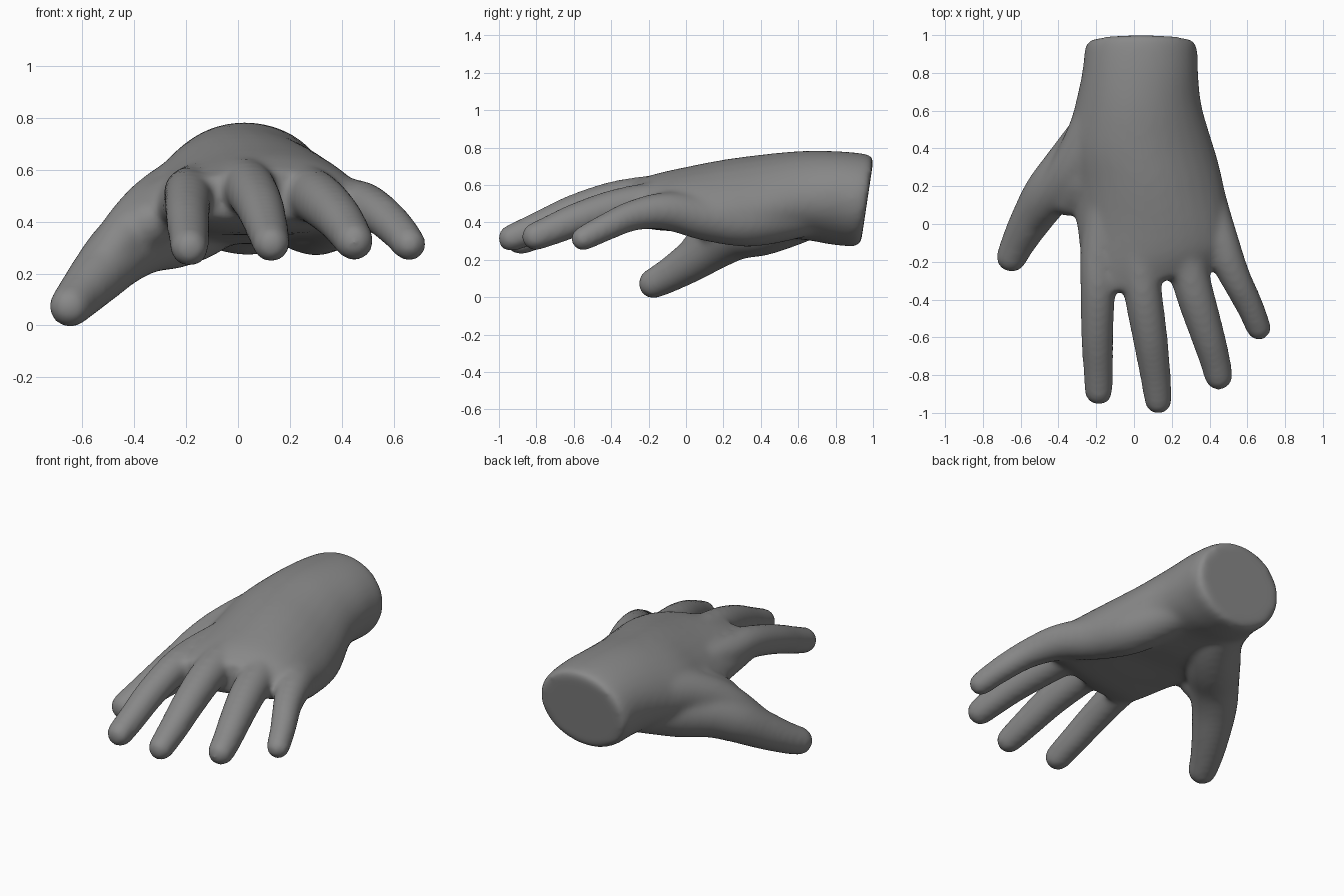
import bpy, bmesh, math
from mathutils import Vector

SIDES = 32
bm = bmesh.new()


def spline(rows, steps=5):
    """Catmull-Rom interpolation through rows of numbers."""
    out = []
    for i in range(len(rows) - 1):
        a, b = rows[max(i - 1, 0)], rows[i]
        c, d = rows[i + 1], rows[min(i + 2, len(rows) - 1)]
        for s in range(steps):
            t = s / steps
            out.append([q + 0.5 * t * (r - p + t * (2*p - 5*q + 4*r - w + t * (3*(q - r) + w - p)))
                        for p, q, r, w in zip(a, b, c, d)])
    return out + [list(rows[-1])]


def loft(rings):
    """Closed skin over a list of point rings."""
    loops = [[bm.verts.new(p) for p in ring] for ring in rings]
    for a, b in zip(loops, loops[1:]):
        for i in range(SIDES):
            j = (i + 1) % SIDES
            bm.faces.new((a[i], a[j], b[j], b[i]))
    bm.faces.new(loops[0][::-1])
    bm.faces.new(loops[-1])


def digit(path):
    """Tapering tube along x, y, z, radius rows with a round tip."""
    rows = spline(path)
    pts = [Vector(r[:3]) for r in rows]
    radii = [r[3] + 0.005 for r in rows]
    direction = (pts[-1] - pts[-2]).normalized()
    tip, rad = pts[-1].copy(), radii[-1]
    for k in range(1, 6):
        a = k * math.pi / 2 / 5.3
        pts.append(tip + direction * rad * math.sin(a))
        radii.append(rad * math.cos(a))
    rings = []
    for i, p in enumerate(pts):
        tan = (pts[min(i + 1, len(pts) - 1)] - pts[max(i - 1, 0)]).normalized()
        u = tan.cross(Vector((0, 0, 1))).normalized()
        v = u.cross(tan)
        rings.append([p + radii[i] * (u * math.cos(a) - v * math.sin(a))
                      for a in (2 * math.pi * k / SIDES for k in range(SIDES))])
    loft(rings)


# Wrist and palm: y, left x, right x, middle z, half height, arch, y per x, y per z
palm = [
    (0.97, -0.24, 0.315, 0.515, 0.23, 0.00, 0.00, 0.15),
    (0.93, -0.26, 0.335, 0.518, 0.247, 0.00, 0.00, 0.14),
    (0.80, -0.275, 0.34, 0.53, 0.25, 0.00, 0.00, 0.08),
    (0.62, -0.315, 0.36, 0.545, 0.237, 0.04, 0.00, 0.00),
    (0.40, -0.37, 0.425, 0.54, 0.222, 0.09, 0.00, 0.00),
    (0.20, -0.345, 0.475, 0.54, 0.195, 0.105, 0.00, 0.00),
    (0.00, -0.305, 0.50, 0.523, 0.173, 0.07, 0.00, 0.00),
    (-0.20, -0.275, 0.50, 0.508, 0.145, 0.05, 0.15, 0.00),
    (-0.335, -0.26, 0.44, 0.505, 0.095, 0.04, 0.25, 0.00),
]
rings = []
for y, xl, xr, zm, half, arch, skew, lean in spline(palm):
    ring = []
    for k in range(SIDES):
        a = 2 * math.pi * k / SIDES
        t = math.cos(a)
        x = (xl + xr) / 2 + (xr - xl) / 2 * t
        z = zm - arch * t * t + half * math.sin(a)
        ring.append((x, y + skew * x + lean * (z - 0.52), z))
    rings.append(ring)
loft(rings)

# Index finger
digit([(-0.16, 0.10, 0.53, 0.09), (-0.19, -0.15, 0.515, 0.09), (-0.192, -0.35, 0.495, 0.088),
       (-0.195, -0.58, 0.425, 0.081), (-0.19, -0.76, 0.35, 0.075), (-0.187, -0.885, 0.30, 0.07)])
# Middle finger
digit([(0.0, 0.10, 0.57, 0.1), (0.02, -0.15, 0.55, 0.1), (0.05, -0.38, 0.52, 0.096),
       (0.085, -0.60, 0.455, 0.088), (0.113, -0.80, 0.37, 0.077), (0.128, -0.935, 0.315, 0.068)])
# Ring finger
digit([(0.17, 0.10, 0.54, 0.1), (0.26, -0.15, 0.515, 0.1), (0.325, -0.38, 0.475, 0.096),
       (0.387, -0.58, 0.415, 0.086), (0.428, -0.72, 0.358, 0.077), (0.448, -0.805, 0.324, 0.071)])
# Little finger with the heel of the hand
digit([(0.17, 0.66, 0.455, 0.12), (0.29, 0.36, 0.41, 0.135), (0.37, 0.12, 0.42, 0.117),
       (0.455, -0.10, 0.46, 0.098), (0.535, -0.28, 0.437, 0.078), (0.61, -0.43, 0.373, 0.069),
       (0.66, -0.55, 0.313, 0.062)])
# Thumb with its base muscle
digit([(-0.06, 0.72, 0.47, 0.13), (-0.14, 0.54, 0.415, 0.145), (-0.245, 0.40, 0.375, 0.15),
       (-0.36, 0.27, 0.34, 0.137), (-0.455, 0.16, 0.28, 0.125), (-0.54, 0.03, 0.192, 0.106),
       (-0.608, -0.09, 0.117, 0.088), (-0.648, -0.175, 0.073, 0.077)])
# Back of the hand running onto the thumb
digit([(-0.08, 0.72, 0.53, 0.16), (-0.17, 0.55, 0.515, 0.147), (-0.26, 0.39, 0.485, 0.128),
       (-0.345, 0.26, 0.435, 0.112), (-0.43, 0.15, 0.355, 0.097), (-0.515, 0.04, 0.24, 0.08)])
# Web between the thumb and the index finger
digit([(-0.20, 0.36, 0.48, 0.12), (-0.28, 0.24, 0.455, 0.11), (-0.345, 0.14, 0.395, 0.095)])

bmesh.ops.recalc_face_normals(bm, faces=bm.faces)
mesh = bpy.data.meshes.new("hand")
bm.to_mesh(mesh)
bm.free()
hand = bpy.data.objects.new("hand", mesh)
bpy.context.collection.objects.link(hand)

skin = bpy.data.materials.new("grey")
skin.diffuse_color = (0.25, 0.25, 0.25, 1)
mesh.materials.append(skin)

# Fuse the parts into one skin and soften the joins
fuse = hand.modifiers.new("fuse", 'REMESH')
fuse.mode = 'VOXEL'
fuse.voxel_size = 0.016
fuse.use_smooth_shade = True
soften = hand.modifiers.new("soften", 'SMOOTH')
soften.factor = 0.5
soften.iterations = 18
for p in mesh.polygons:
    p.use_smooth = True
